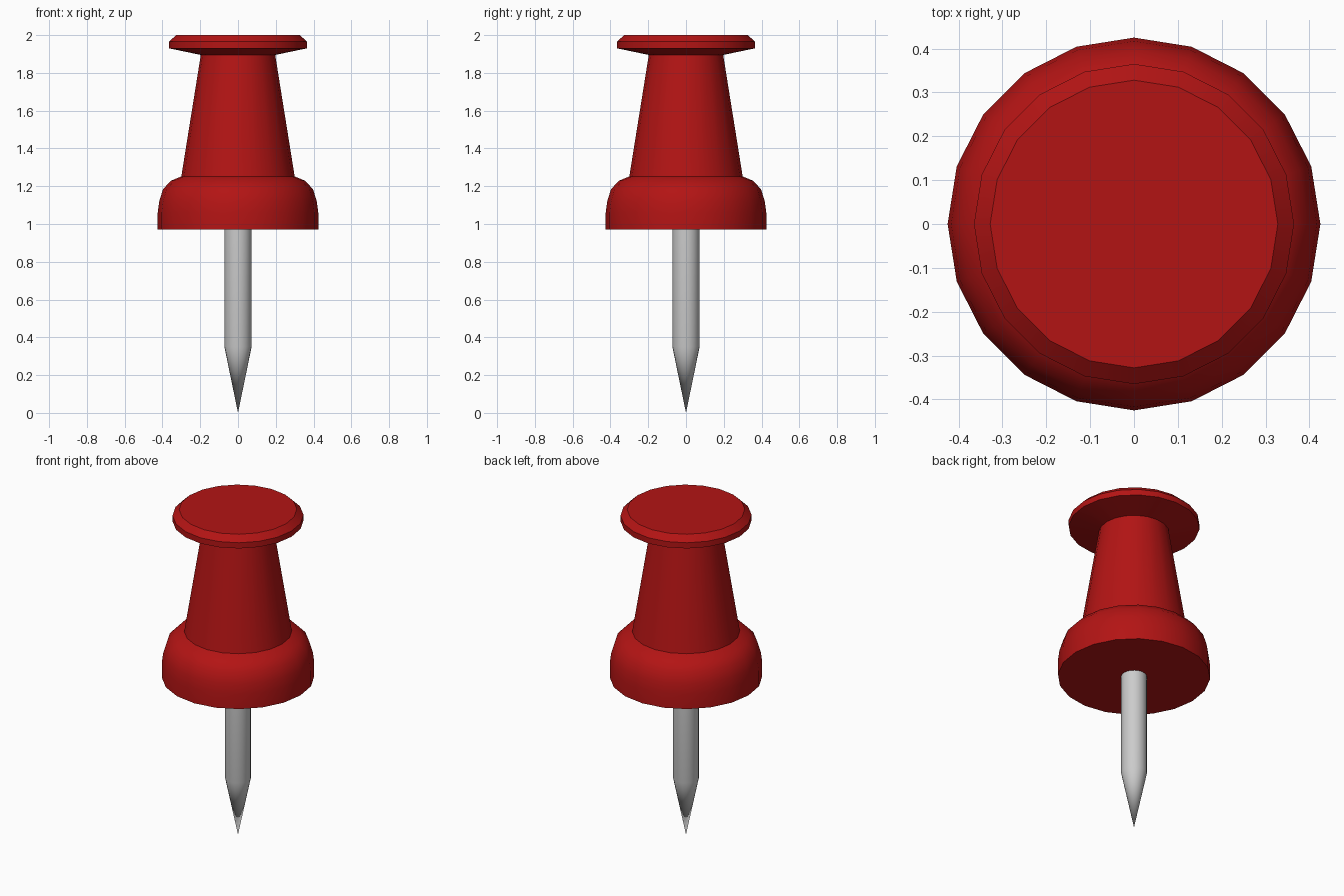
import bpy, bmesh, math

if "Cube" in bpy.data.objects:
    bpy.data.objects.remove(bpy.data.objects["Cube"])

SIDES = 20


def lathe(name, profile, color=None, smooth=35):
    """Revolve (radius, z) points around z; radius 0 makes a pole."""
    bm = bmesh.new()
    rings = []
    for r, z in profile:
        if r == 0:
            rings.append([bm.verts.new((0, 0, z))] * SIDES)
        else:
            rings.append([bm.verts.new((r * math.cos(i * math.tau / SIDES),
                                        r * math.sin(i * math.tau / SIDES), z))
                          for i in range(SIDES)])
    for low, high in zip(rings, rings[1:]):
        for i in range(SIDES):
            j = (i + 1) % SIDES
            bm.faces.new(dict.fromkeys((low[i], low[j], high[j], high[i])))
    # Flat caps on open ends
    if profile[0][0] > 0:
        bm.faces.new(rings[0][::-1])
    if profile[-1][0] > 0:
        bm.faces.new(rings[-1])
    bmesh.ops.recalc_face_normals(bm, faces=bm.faces)
    mesh = bpy.data.meshes.new(name)
    bm.to_mesh(mesh)
    bm.free()
    obj = bpy.data.objects.new(name, mesh)
    bpy.context.collection.objects.link(obj)
    if color:
        mat = bpy.data.materials.new(name + "_plastic")
        mat.diffuse_color = color
        mat.use_nodes = True
        mat.node_tree.nodes["Principled BSDF"].inputs["Base Color"].default_value = mat.diffuse_color
        mesh.materials.append(mat)
    bpy.ops.object.select_all(action='DESELECT')
    obj.select_set(True)
    bpy.context.view_layer.objects.active = obj
    bpy.ops.object.shade_smooth_by_angle(angle=math.radians(smooth))
    return obj


# Red handle: domed collar, tapered grip, flared cap
lathe("handle", [
    (0.425, 0.97), (0.425, 1.06), (0.417, 1.12), (0.397, 1.185),
    (0.353, 1.23), (0.30, 1.252),
    (0.197, 1.895), (0.365, 1.93), (0.365, 1.965), (0.328, 2.0),
], (0.45, 0.007, 0.007, 1))

# Metal pin: pointed tip and straight shaft
lathe("pin", [(0, 0), (0.072, 0.35), (0.072, 0.97)])
